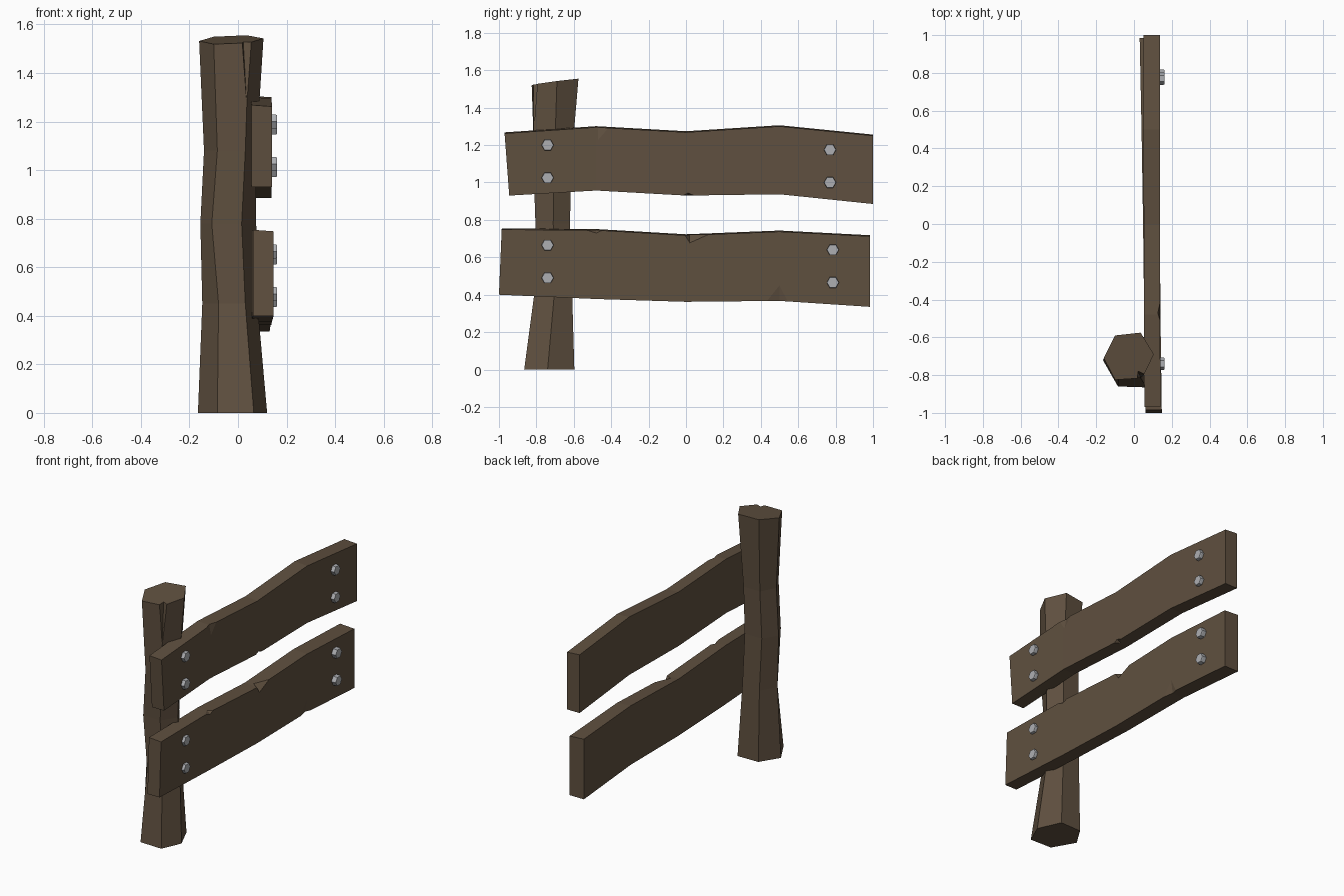
import bpy, bmesh, math
from mathutils import Vector

if "Cube" in bpy.data.objects:
    bpy.data.objects.remove(bpy.data.objects["Cube"])

wood = bpy.data.materials.new("wood")
wood.diffuse_color = (0.115, 0.08, 0.05, 1)
wood.use_nodes = True
wood.node_tree.nodes["Principled BSDF"].inputs["Base Color"].default_value = wood.diffuse_color
metal = bpy.data.materials.new("metal")
metal.diffuse_color = (0.42, 0.43, 0.45, 1)
metal.use_nodes = True
metal.node_tree.nodes["Principled BSDF"].inputs["Base Color"].default_value = metal.diffuse_color


def finish(bm, name, mat):
    bmesh.ops.recalc_face_normals(bm, faces=bm.faces)
    me = bpy.data.meshes.new(name)
    bm.to_mesh(me)
    bm.free()
    me.materials.append(mat)
    ob = bpy.data.objects.new(name, me)
    bpy.context.collection.objects.link(ob)
    return ob


def loft(rings, name):
    """Skin equal-sized rings of points and cap both ends."""
    bm = bmesh.new()
    vs = [[bm.verts.new(p) for p in r] for r in rings]
    n = len(vs[0])
    for a, b in zip(vs, vs[1:]):
        for i in range(n):
            j = (i + 1) % n
            bm.faces.new((a[i], a[j], b[j], b[i]))
    bm.faces.new(vs[0])
    bm.faces.new(vs[-1])
    return finish(bm, name, wood)


def chip(ob, points):
    """Cut a splintered notch shaped as the hull of the points."""
    bm = bmesh.new()
    for p in points:
        bm.verts.new(p)
    bmesh.ops.convex_hull(bm, input=bm.verts)
    cut = finish(bm, "chip_cutter", wood)
    cut.hide_render = True
    mod = ob.modifiers.new("chip", 'BOOLEAN')
    mod.operation, mod.solver, mod.object = 'DIFFERENCE', 'EXACT', cut
    bpy.context.view_layer.objects.active = ob
    bpy.ops.object.modifier_apply(modifier=mod.name)
    bpy.data.objects.remove(cut)


def edge_chip(ob, x, y, z, w0, w1, drop, depth):
    """Notch on a long plank edge at (x, y, z); drop < 0 cuts downward."""
    s = 0.02 if drop < 0 else -0.02
    chip(ob, [(x + .004, y - w0, z + s * .2), (x + .004, y + w1, z + s * .2),
              (x + .004, y, z + drop), (x - depth, y, z + s),
              (x + .02, y, z + s)])


# Crooked six-sided post: height, then x and y of each corner
post_rings = [
    (0.00, (-.165, -.72), (-.085, -.86), (.065, -.865), (.12, -.74), (.055, -.597), (-.09, -.60)),
    (0.45, (-.147, -.71), (-.08, -.80), (.03, -.805), (.08, -.70), (.03, -.61), (-.09, -.61)),
    (0.78, (-.155, -.71), (-.108, -.80), (.015, -.805), (.075, -.71), (.02, -.62), (-.10, -.62)),
    (1.08, (-.14, -.71), (-.085, -.81), (.03, -.815), (.075, -.705), (.025, -.615), (-.09, -.615)),
    (1.53, (-.16, -.71), (-.10, -.825), (.045, -.815), (.105, -.69), (.035, -.575), (-.10, -.59)),
]
rings = [[(x, y, r[0]) for x, y in r[1:]] for r in post_rings]
rings[-1] = [(x, y, 1.538 + .13 * (y + .70) + .03 * x) for x, y, z in rings[-1]]
post = loft(rings, "post")
chip(post, [(.012, -.84, 1.56), (.075, -.80, 1.56), (.02, -.775, 1.56),
            (.036, -.815, 1.27), (.07, -.86, 1.56)])


# Planks: y at top, y at bottom, top z, bottom z, back x, front x
def plank(name, stations):
    return loft([[(xf, yt, zt), (xb, yt, zt + .006), (xb, yb, zb), (xf, yb, zb)]
                 for yt, yb, zt, zb, xb, xf in stations], name)


upper = plank("upper_plank", [
    (-.97, -.945, 1.262, .93, .055, .14), (-.48, -.48, 1.295, .957, .052, .138),
    (0, 0, 1.268, .93, .052, .138), (.5, .5, 1.30, .937, .05, .138),
    (1, 1, 1.25, .885, .05, .138)])
lower = plank("lower_plank", [
    (-.985, -1, .748, .40, .062, .147), (-.48, -.48, .745, .377, .054, .14),
    (0, 0, .717, .362, .048, .137), (.5, .5, .737, .367, .04, .135),
    (.985, .985, .712, .335, .03, .13)])

# Splinters along the plank edges
edge_chip(upper, .138, -.47, 1.294, .06, .08, -.09, .015)
edge_chip(upper, .138, .01, .93, .04, .05, .016, .07)
edge_chip(lower, .137, .02, .718, .03, .11, -.045, .06)
edge_chip(lower, .14, -.48, .745, .07, .05, -.018, .05)
edge_chip(lower, .135, .5, .367, .09, .06, .11, .015)

# Hexagonal bolt heads
bolts = [("upper", -.74, 1.20), ("upper", -.74, 1.025), ("upper", .77, 1.175), ("upper", .77, 1.0),
         ("lower", -.74, .665), ("lower", -.74, .49), ("lower", .785, .64), ("lower", .785, .465)]
for k, (row, y, z) in enumerate(bolts):
    bm = bmesh.new()
    ends = []
    for x, r in ((.115, .033), (.155, .033), (.161, .031)):
        ends.append([bm.verts.new((x, y + r * math.cos(i * math.pi / 3),
                                   z + r * math.sin(i * math.pi / 3))) for i in range(6)])
    for a, b in zip(ends, ends[1:]):
        for i in range(6):
            j = (i + 1) % 6
            bm.faces.new((a[i], a[j], b[j], b[i]))
    bm.faces.new(ends[0])
    bm.faces.new(ends[-1])
    finish(bm, f"{row}_bolt_{k % 4 + 1}", metal)
